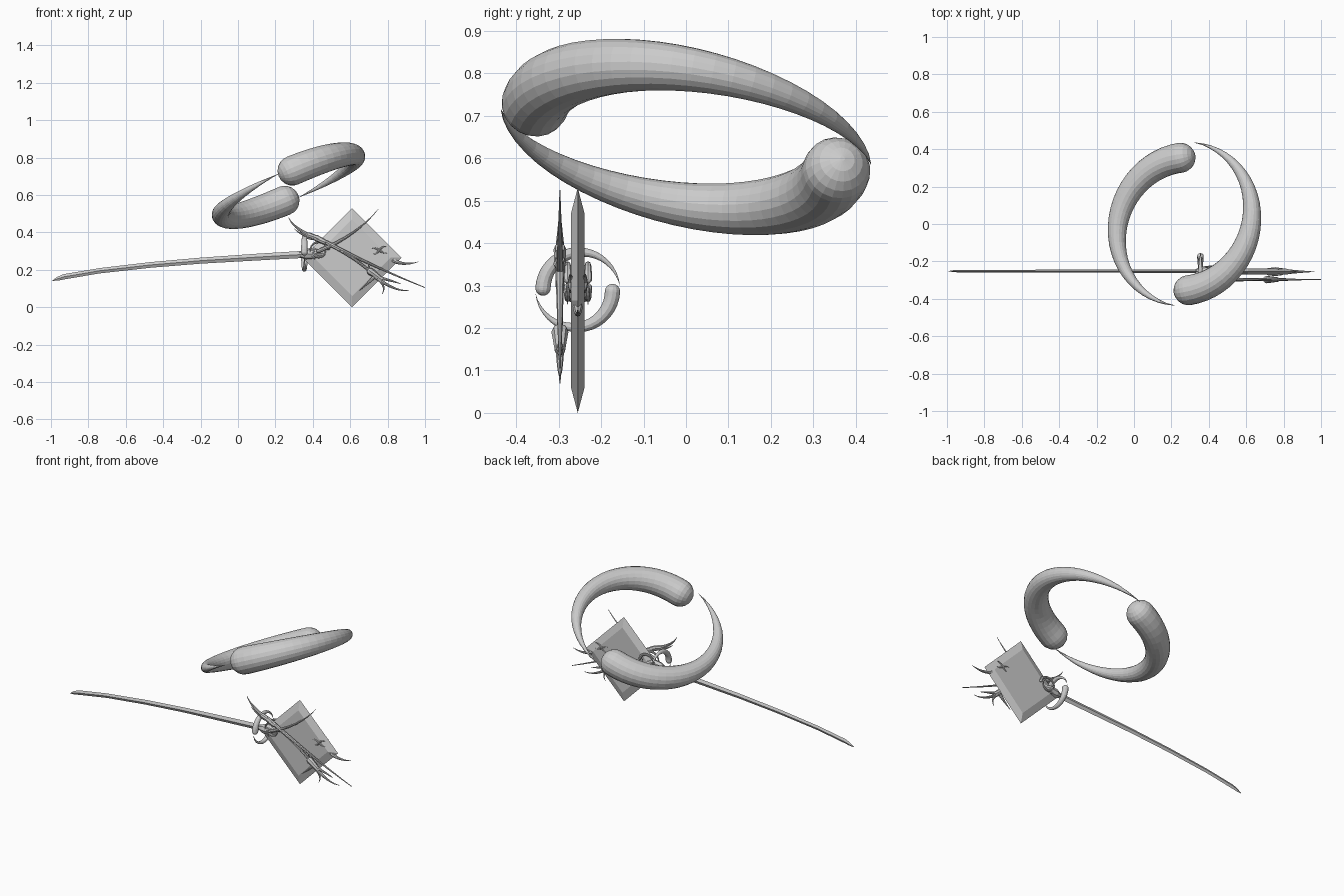
import bpy, math
from mathutils import Vector as V

if "Cube" in bpy.data.objects:
    bpy.data.objects.remove(bpy.data.objects["Cube"])


def mesh(name, verts, faces):
    me = bpy.data.meshes.new(name)
    me.from_pydata([tuple(v) for v in verts], [], faces)
    me.update()
    ob = bpy.data.objects.new(name, me)
    bpy.context.collection.objects.link(ob)
    return ob


def tube(name, pts, radii, normal, sides=16, flat=1.0, cap=False):
    """Loft a tapered tube along a planar path; flat scales it along the plane normal."""
    n = V(normal).normalized()
    pts = [V(p) for p in pts]
    tang = [(pts[min(i + 1, len(pts) - 1)] - pts[max(i - 1, 0)]).normalized()
            for i in range(len(pts))]
    if cap:  # rounded start
        r, p, t = radii[0], pts[0], tang[0]
        angs = [math.radians(a) for a in (4, 22, 40, 58, 75)]
        pts = [p - t * r * math.cos(a) for a in angs] + pts
        radii = [r * math.sin(a) for a in angs] + list(radii)
        tang = [t] * len(angs) + tang
    verts, faces = [], []
    for p, r, t in zip(pts, radii, tang):
        s = t.cross(n).normalized()
        for k in range(sides):
            a = 2 * math.pi * k / sides
            verts.append(p + s * r * math.cos(a) + n * r * flat * math.sin(a))
    for i in range(len(pts) - 1):
        for k in range(sides):
            a, b = i * sides + k, i * sides + (k + 1) % sides
            faces.append((a, a + sides, b + sides, b))
    last = (len(pts) - 1) * sides
    faces.append(tuple(range(sides)))
    faces.append(tuple(last + k for k in reversed(range(sides))))
    return mesh(name, verts, faces)


def horn_ring(name, centre, normal, head, outer, r0, sweep, sides, steps):
    """Two comma-shaped horns chasing each other around a circle."""
    c, n = V(centre), V(normal).normalized()
    e1 = V(head)
    e1 = (e1 - n * e1.dot(n)).normalized()
    e2 = n.cross(e1)
    for j, sign in enumerate((1, -1)):
        pts, rad = [], []
        for i in range(steps + 1):
            t = i / steps
            r = max(r0 * (1 - t ** 1.5), 0.0015 * outer)
            a = sweep * t
            d = (outer - r) * sign
            pts.append(c + e1 * d * math.cos(a) + e2 * d * math.sin(a))
            rad.append(r)
        tube(f"{name}_{j + 1}", pts, rad, n, sides, cap=True)


def claw(name, p0, p1, p2, r0, y, r1=0.001, sides=8):
    """Tapered hook along a quadratic curve in a plane parallel to the front."""
    pts, rad = [], []
    for i in range(9):
        t = i / 8
        w = ((1 - t) ** 2, 2 * t * (1 - t), t * t)
        pts.append((sum(k * q[0] for k, q in zip(w, (p0, p1, p2))), y,
                    sum(k * q[1] for k, q in zip(w, (p0, p1, p2)))))
        rad.append(r0 + (r1 - r0) * t)
    return tube(name, pts, rad, (0, 1, 0), sides, cap=True)


# Large tilted ring and small ring used as the sword guard
horn_ring("large_horn", (0.27, 0, 0.65), (-0.45, 0.2, 1), (0.02, -0.345, 0.08),
          0.444, 0.08, math.radians(169), 20, 26)
horn_ring("guard_horn", (0.355, -0.255, 0.29), (-1, 0, 0), (0, -1, 0.05),
          0.1, 0.018, math.radians(172), 12, 18)

# Curved blade with diamond section and slanted tip
Y = -0.255
blade = [(-0.992, 0.142, .001), (-0.965, 0.152, .010), (-0.93, 0.163, .014),
         (-0.74, 0.195, .014), (-0.47, 0.226, .015), (-0.2, 0.249, .016),
         (0.1, 0.268, .018), (0.36, 0.283, .019)]
tube("blade", [(x, Y + 0.003, z) for x, z, r in blade], [r for x, z, r in blade],
     (0, 1, 0), 4, 0.5)

# Collar where the blade meets the plate
tube("collar", [(0.33, Y, 0.281), (0.36, Y, 0.283), (0.41, Y, 0.286), (0.47, Y, 0.29)],
     [0.014, 0.028, 0.032, 0.012], (0, 1, 0), 8, 1.0)

# Square plate standing on its corner, bevelled on both sides
cx, cz = 0.61, 0.265
verts = []
for y, h in ((Y - 0.016, 0.205), (Y, 0.265), (Y + 0.016, 0.205)):
    verts += [(cx + h, y, cz), (cx, y, cz + h), (cx - h, y, cz), (cx, y, cz - h)]
faces = [(3, 2, 1, 0), (8, 9, 10, 11)]
for i in (0, 4):
    for k in range(4):
        a, b = i + k, i + (k + 1) % 4
        faces.append((a, b, b + 4, a + 4))
mesh("plate", verts, faces)

# Curled hooks on the collar and small crossed prongs on the plate, both faces
for side in (-1, 1):
    tag = "front" if side < 0 else "back"
    y = Y + side * 0.024
    for j, (a0, R) in enumerate(((0.3, 0.05), (3.3, 0.032))):
        pts, rad = [], []
        for i in range(13):
            a = a0 + 3.9 * i / 12
            pts.append((0.435 + R * math.cos(a), y, 0.3 + R * math.sin(a)))
            rad.append(0.009 * (1 - i / 12) + 0.001)
        tube(f"curl_{tag}_{j}", pts, rad, (0, 1, 0), 8, cap=True)
    y = Y + side * 0.017
    for j, (dx, dz) in enumerate(((-.045, .012), (.04, .02), (.042, -.015), (-.03, -.02))):
        claw(f"prong_{tag}_{j}", (0.755, 0.305), (0.755 + dx * .5, 0.305 + dz * 1.2),
             (0.755 + dx, 0.305 + dz), 0.007, y)

# Twig lying in front of the plate
T = -0.297
claw("twig_stem", (0.42, 0.375), (0.70, 0.225), (1.0, 0.105), 0.012, T, 0.002)
claw("twig_inner_stem", (0.45, 0.352), (0.62, 0.275), (0.73, 0.17), 0.008, T, 0.007)
claw("twig_spike", (0.43, 0.30), (0.64, 0.385), (0.75, 0.525), 0.011, T)
claw("twig_top_claw", (0.46, 0.35), (0.30, 0.41), (0.27, 0.48), 0.015, T)
claw("twig_side_claw", (0.41, 0.375), (0.34, 0.38), (0.30, 0.42), 0.011, T)
claw("twig_lower_claw", (0.42, 0.37), (0.37, 0.36), (0.35, 0.385), 0.01, T)
claw("twig_knuckle_upper", (0.38, 0.385), (0.42, 0.372), (0.45, 0.355), 0.015, T, 0.013)
claw("twig_knuckle_lower", (0.71, 0.19), (0.74, 0.17), (0.77, 0.145), 0.02, T, 0.012)
ends = [((0.70, 0.13), (0.65, 0.09)), ((0.80, 0.12), (0.77, 0.07)),
        ((0.84, 0.08), (0.915, 0.09)), ((0.83, 0.14), (0.87, 0.125)),
        ((0.69, 0.20), (0.70, 0.24))]
for j, (mid, end) in enumerate(ends):
    claw(f"twig_claw_{j}", (0.73, 0.165), mid, end, 0.011, T)

# Claw growing from the right corner of the plate
claw("corner_claw", (0.83, 0.25), (0.89, 0.22), (0.965, 0.243), 0.012, Y)
